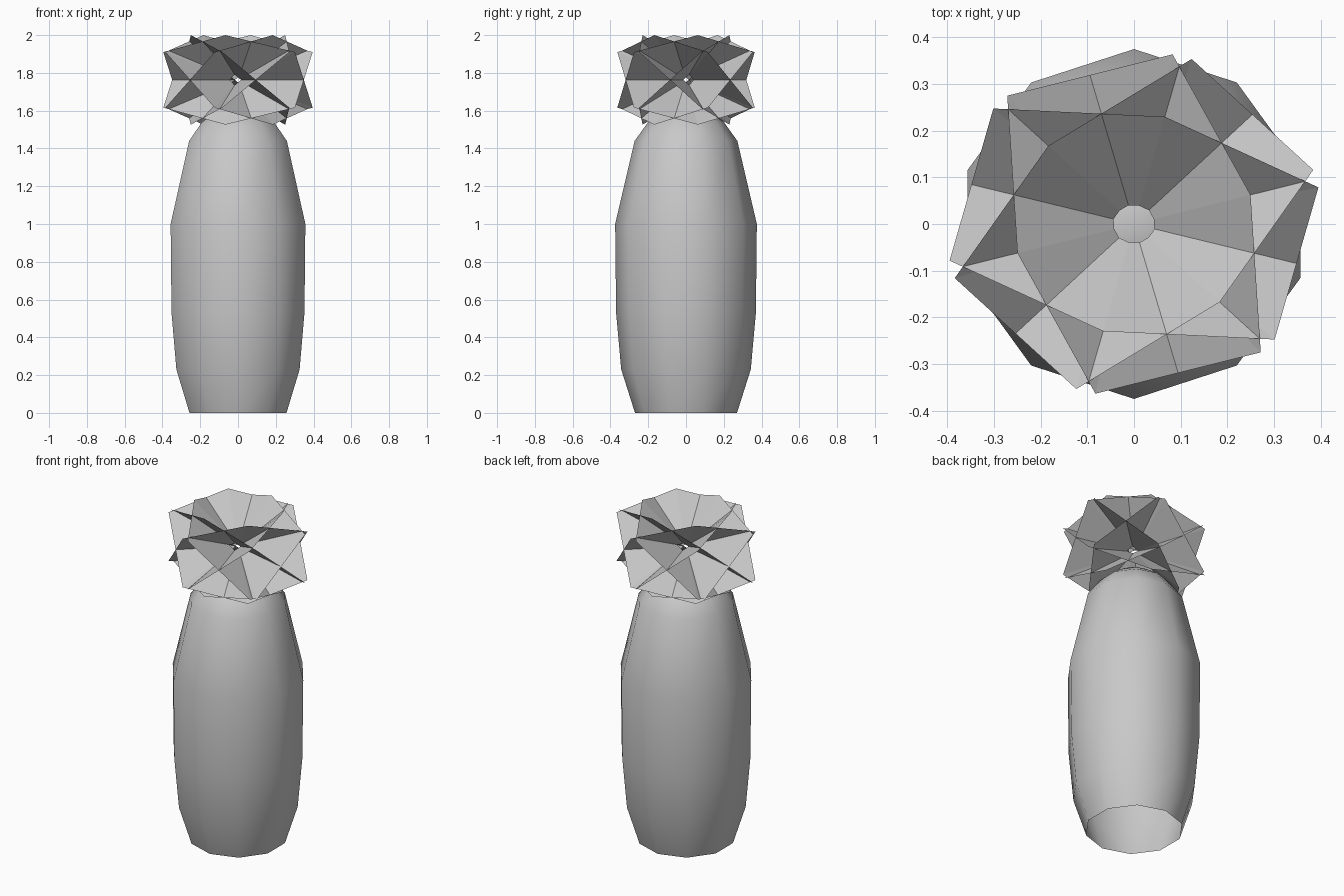
import bpy, bmesh, math
from mathutils import Vector

cube = bpy.data.objects.get("Cube")
if cube:
    bpy.data.objects.remove(cube, do_unlink=True)

grey = bpy.data.materials.new("plain grey")
grey.use_nodes = True
colour = (0.58, 0.58, 0.58, 1)
grey.diffuse_color = colour
grey.node_tree.nodes["Principled BSDF"].inputs["Base Color"].default_value = colour


def finish(bm, name, smooth):
    bmesh.ops.remove_doubles(bm, verts=bm.verts, dist=0.0005)
    bmesh.ops.recalc_face_normals(bm, faces=bm.faces)
    mesh = bpy.data.meshes.new(name)
    bm.to_mesh(mesh)
    bm.free()
    mesh.materials.append(grey)
    for p in mesh.polygons:
        p.use_smooth = smooth
    ob = bpy.data.objects.new(name, mesh)
    bpy.context.collection.objects.link(ob)


# Ten-sided barrel body, open underneath, rounded over at the top
profile = [(0.27, 0), (0.343, 0.23), (0.37, 0.53), (0.375, 1.0),
           (0.272, 1.44), (0.2, 1.54), (0.1, 1.61), (0, 1.635)]
bm = bmesh.new()
verts = [bm.verts.new((0, r, z)) for r, z in profile]
edges = [bm.edges.new(pair) for pair in zip(verts, verts[1:])]
bmesh.ops.spin(bm, geom=verts + edges, axis=(0, 0, 1), cent=(0, 0, 0),
               steps=10, angle=math.tau)
finish(bm, "body", True)

# Flower head: six tilted hexagonal sheets crossing at one centre, each with
# a small hole in the middle
CENTRE = Vector((0, 0, 1.763))
STRETCH_X, STRETCH_Y = 1.04, 0.955
HOLE = 0.17


def offset(angle, radius, height):
    a = math.radians(angle)
    return Vector((radius * math.cos(a) * STRETCH_X,
                   radius * math.sin(a) * STRETCH_Y, height))


for k in range(6):
    uphill = 15.2 + 60 * k
    half = [offset(uphill - 63, 0.389, 0.147), offset(uphill, 0.249, 0.237),
            offset(uphill + 63, 0.389, 0.147)]
    outline = half + [-p for p in half]
    bm = bmesh.new()
    outer = [bm.verts.new(CENTRE + p) for p in outline]
    inner = [bm.verts.new(CENTRE + p * HOLE) for p in outline]
    for i in range(6):
        j = (i + 1) % 6
        bm.faces.new((outer[i], outer[j], inner[j], inner[i]))
    finish(bm, f"petal_sheet_{k + 1}", False)
